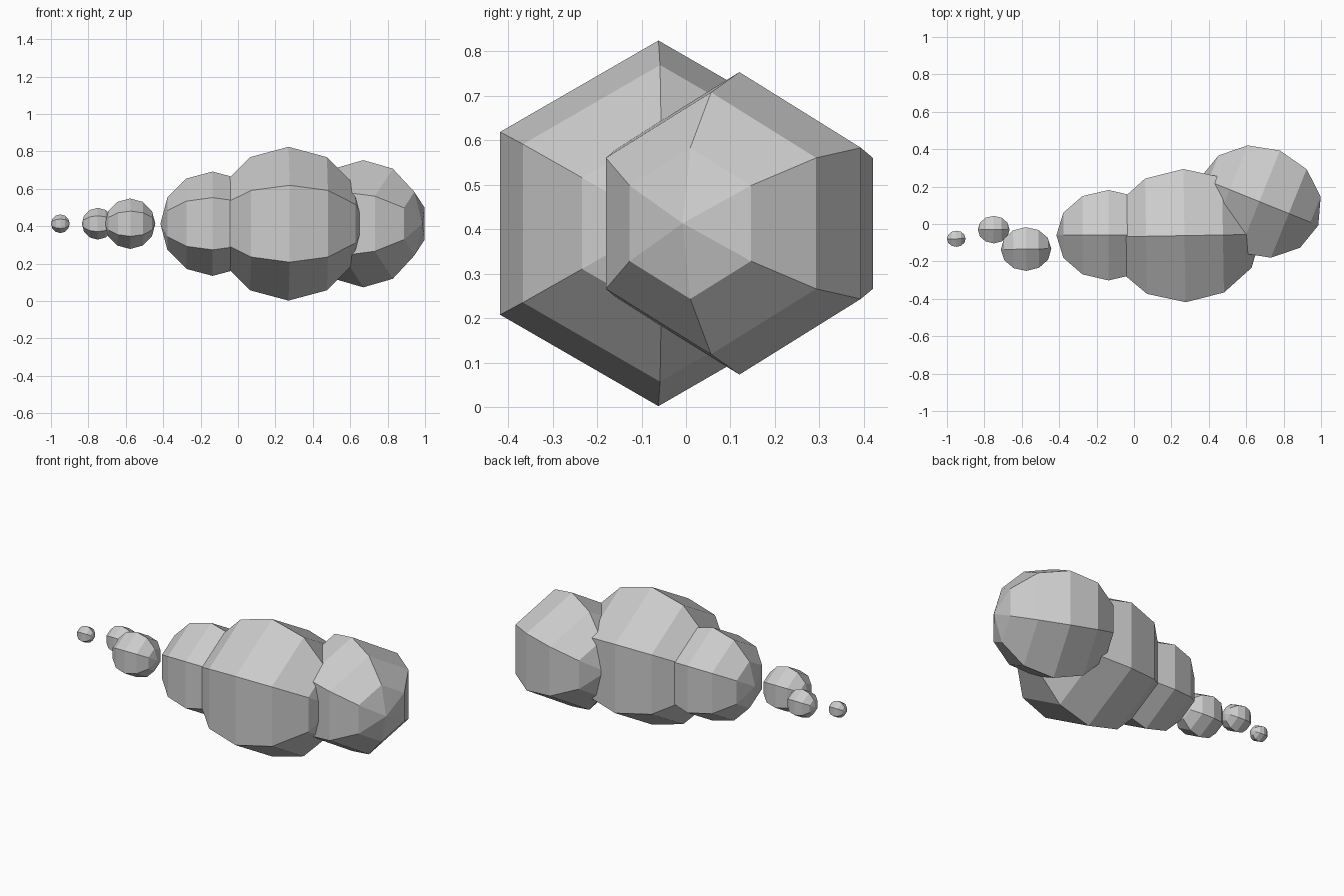
import bpy
from math import radians
from mathutils import Matrix

if "Cube" in bpy.data.objects:
    bpy.data.objects.remove(bpy.data.objects["Cube"])

Z = 0.413  # all puffs share one centre height


def puff(name, x, y, r, yaw=0):
    """Six-sided faceted ball whose poles lie along x, turned by yaw degrees."""
    bpy.ops.mesh.primitive_uv_sphere_add(segments=6, ring_count=6, radius=r)
    ob = bpy.context.object
    ob.name = name
    # roll a ridge to the top, then point the pole along x
    ob.data.transform(Matrix.Rotation(radians(30), 4, 'Z'))
    ob.data.transform(Matrix.Rotation(radians(90), 4, 'Y'))
    ob.data.transform(Matrix.Rotation(radians(yaw), 4, 'Z'))
    ob.location = (x, y, Z)
    bpy.ops.object.shade_flat()


# large overlapping puffs
puff("rear_puff", 0.67, 0.12, 0.34, -22)
puff("main_puff", 0.27, -0.062, 0.411, 1)
puff("front_puff", -0.136, -0.06, 0.279, 0)

# small trailing puffs
puff("trail_puff_large", -0.577, -0.134, 0.135, 1)
puff("trail_puff_medium", -0.75, -0.03, 0.085, 0)
puff("trail_puff_small", -0.95, -0.079, 0.05, 1)
